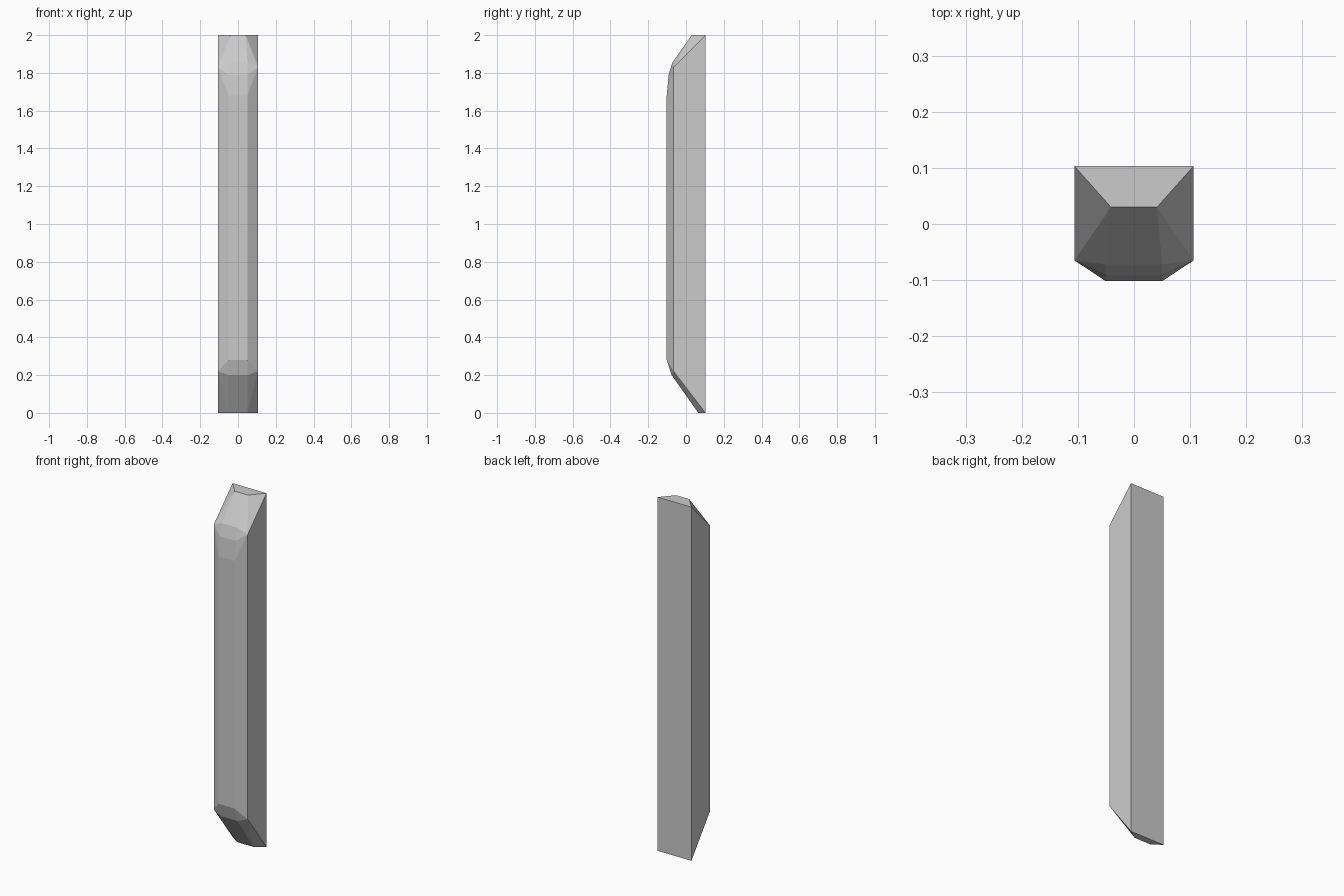
import bpy, bmesh, math

if "Cube" in bpy.data.objects:
    bpy.data.objects.remove(bpy.data.objects["Cube"])

# Right half of the faceted bar: (x, y, z) corners, mirrored across x = 0
half = [
    # bevelled top end
    (0.106, 0.103, 2.0), (0.041, 0.03, 2.0),
    (0.05, -0.072, 1.855), (0.05, -0.092, 1.79), (0.05, -0.102, 1.68),
    (0.106, -0.065, 1.83),
    # slanted bottom end
    (0.106, 0.103, 0.0), (0.05, 0.065, 0.0),
    (0.05, -0.076, 0.2), (0.05, -0.102, 0.28),
    (0.106, -0.065, 0.22),
]

# Bar body: the shape is convex, so wrap the corners in a hull
bm = bmesh.new()
for x, y, z in half:
    for side in (1, -1):
        bm.verts.new((side * x, y, z))
bmesh.ops.convex_hull(bm, input=bm.verts[:])
bmesh.ops.dissolve_limit(bm, angle_limit=math.radians(0.5),
                         verts=bm.verts[:], edges=bm.edges[:])
bmesh.ops.recalc_face_normals(bm, faces=bm.faces[:])

mesh = bpy.data.meshes.new("faceted_bar")
bm.to_mesh(mesh)
bm.free()
bar = bpy.data.objects.new("faceted_bar", mesh)
bpy.context.collection.objects.link(bar)
